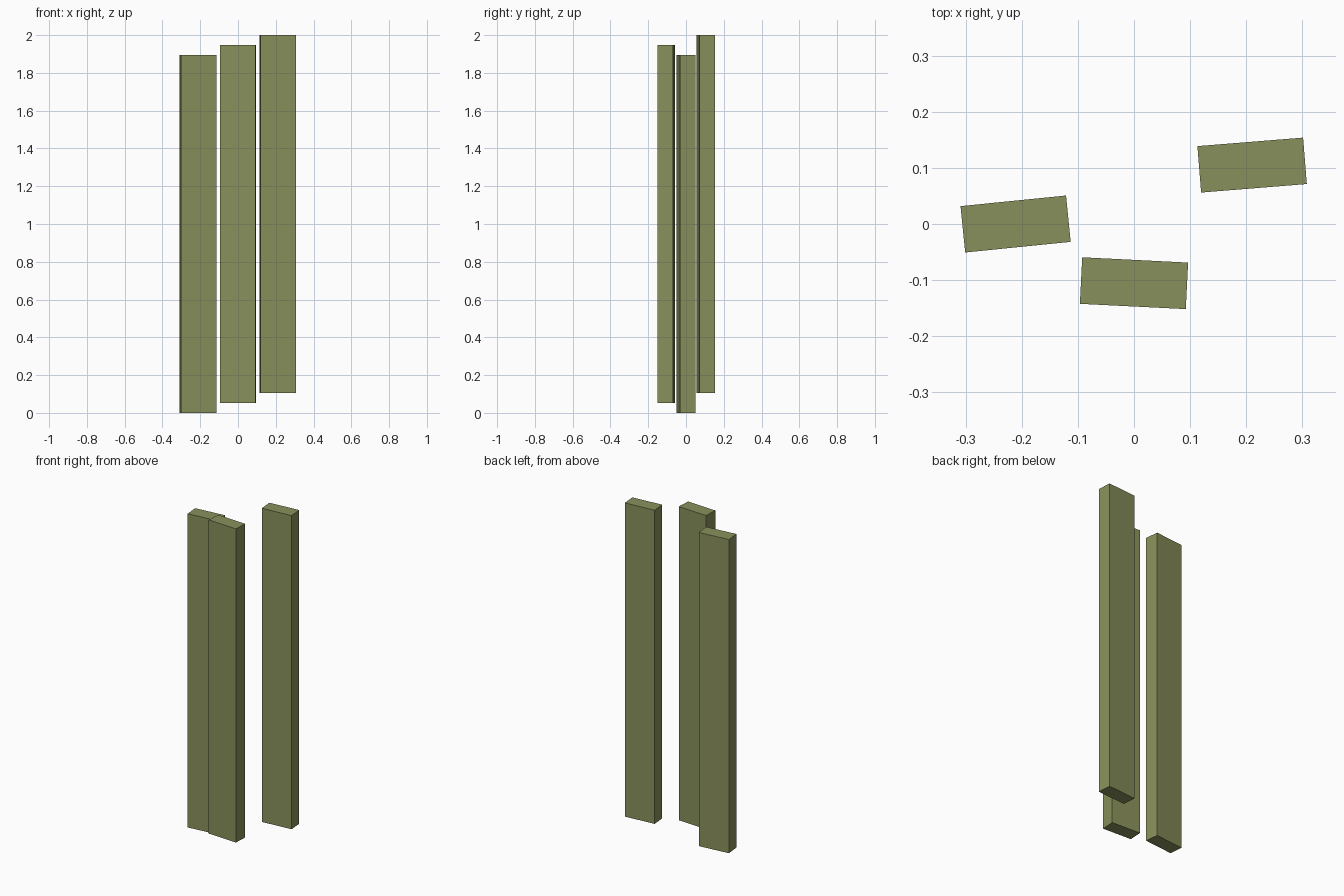
import bpy
from math import radians

cube = bpy.data.objects.get("Cube")
if cube:
    bpy.data.objects.remove(cube, do_unlink=True)

# Olive paint shared by all the planks
olive = bpy.data.materials.new("olive_green")
olive.use_nodes = True
color = (0.25, 0.28, 0.105, 1.0)
olive.diffuse_color = color
olive.node_tree.nodes["Principled BSDF"].inputs["Base Color"].default_value = color

WIDTH, DEPTH, HEIGHT = 0.189, 0.083, 1.895


def plank(name, x, y, bottom, turn):
    """Upright flat-faced board, turned slightly about its vertical axis."""
    bpy.ops.mesh.primitive_cube_add(size=1, location=(x, y, bottom + HEIGHT / 2))
    board = bpy.context.object
    board.name = name
    board.scale = (WIDTH, DEPTH, HEIGHT)
    bpy.ops.object.transform_apply(location=False, rotation=False, scale=True)
    board.rotation_euler.z = radians(turn)
    board.data.materials.append(olive)


# Three staggered planks, each a step higher than the last
plank("right_plank", -0.211, 0.0, 0.0, 5.75)
plank("middle_plank", 0.0, -0.1055, 0.0525, -2.85)
plank("left_plank", 0.2105, 0.105, 0.105, 4.6)
